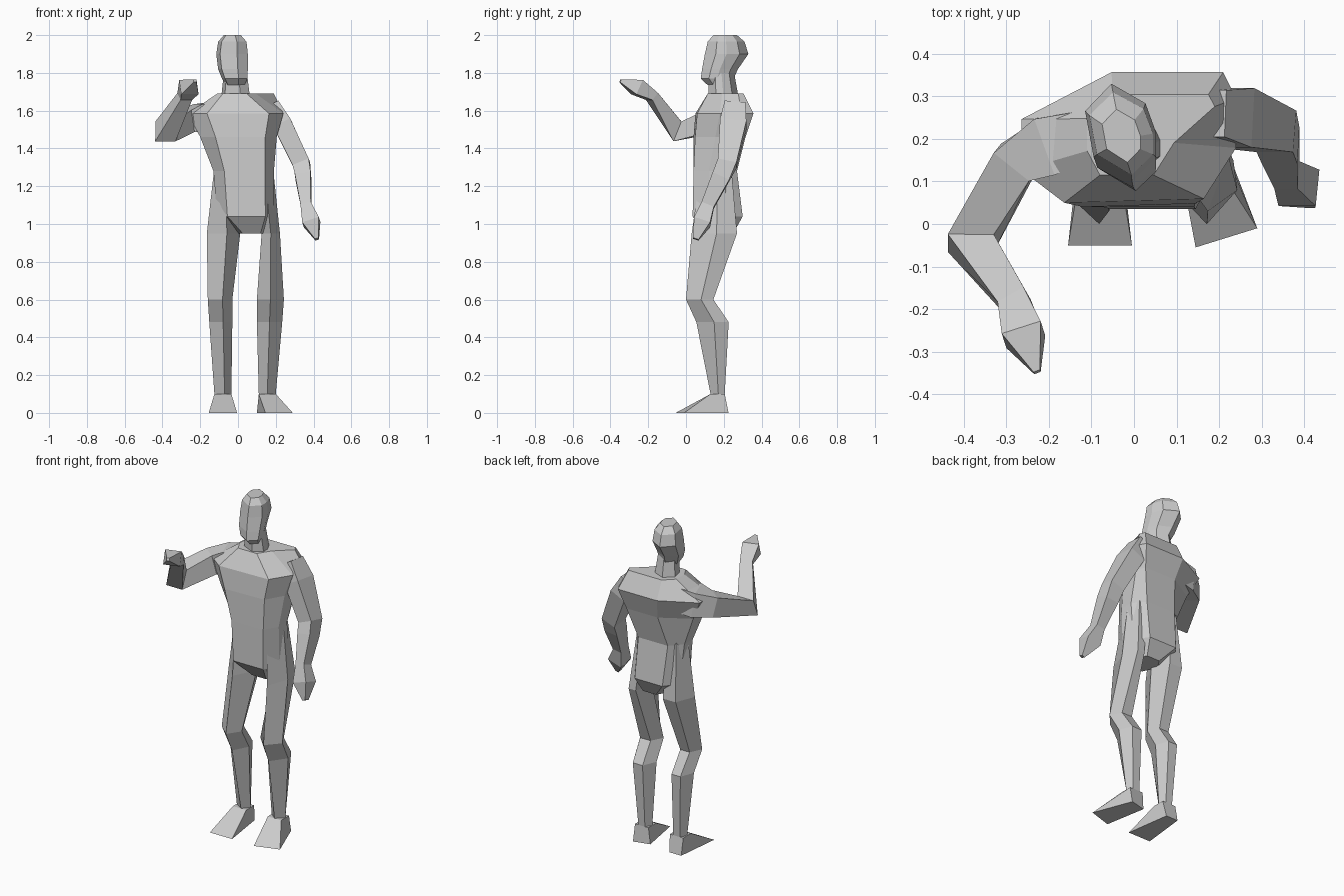
import bpy, bmesh
from mathutils import Vector

if "Cube" in bpy.data.objects:
    bpy.data.objects.remove(bpy.data.objects["Cube"])

# One plain grey for the whole figure
grey = bpy.data.materials.new("plain_grey")
grey.use_nodes = True
grey.diffuse_color = (0.6, 0.6, 0.6, 1)
grey.node_tree.nodes["Principled BSDF"].inputs["Base Color"].default_value = grey.diffuse_color


def skin(name, rings):
    """Join equal-length rings of points with flat faces and cap both ends."""
    bm = bmesh.new()
    loops = [[bm.verts.new(p) for p in ring] for ring in rings]
    for low, high in zip(loops, loops[1:]):
        for i in range(len(low)):
            j = (i + 1) % len(low)
            bm.faces.new((low[i], low[j], high[j], high[i]))
    bm.faces.new(loops[0])
    bm.faces.new(loops[-1])
    bmesh.ops.recalc_face_normals(bm, faces=bm.faces[:])
    mesh = bpy.data.meshes.new(name)
    bm.to_mesh(mesh)
    bm.free()
    mesh.materials.append(grey)
    obj = bpy.data.objects.new(name, mesh)
    bpy.context.collection.objects.link(obj)
    return obj


def section(outline, z, left, right, front, back):
    """Stretch a unit outline over a horizontal rectangle."""
    return [Vector((left + u * (right - left), front + v * (back - front), z))
            for u, v in outline]


def sections(outline, levels):
    return [section(outline, *level) for level in levels]


def limb(name, up, path):
    """Four-sided tube; each path entry is a centre, half width and half height."""
    points = [Vector(p[0]) for p in path]
    rings = []
    for i, (_, w, h) in enumerate(path):
        along = (points[min(i + 1, len(path) - 1)] - points[max(i - 1, 0)]).normalized()
        side = along.cross(Vector(up)).normalized()
        top = side.cross(along)
        rings.append([points[i] + side * w * a + top * h * b
                      for a, b in ((-1, -1), (1, -1), (1, 1), (-1, 1))])
    return skin(name, rings)


SQUARE = [(0, 0), (1, 0), (1, 1), (0, 1)]

# Torso: narrow hips, a chest turned toward the raised arm, and a shoulder ridge
HIPS = [(.18, 0), (.85, 0), (1, .35), (1, .7), (.82, 1), (.2, 1), (0, .7), (0, .35)]
CHEST = [(.2, 0), (.85, .03), (1, .42), (1, .8), (.94, 1), (.42, 1), (0, .64), (0, .25)]
YOKE = [(.1, 0), (.52, 0), (.68, .4), (1, .85), (.95, 1), (.2, 1), (0, .7), (0, .3)]
skin("torso", sections(HIPS, [
    (.95, 0, .14, .1, .25),
    (1.04, -.11, .19, .035, .3),
    (1.28, -.13, .19, .04, .27)]) + sections(CHEST, [
        (1.46, -.2, .205, .04, .315),
        (1.585, -.265, .24, .05, .357)]) + sections(YOKE, [
            (1.69, -.11, .19, .115, .305)]))

# Neck and head, with a ridge down the middle of the face
HEAD = [(.66, 0), (1, .25), (1, .5), (.85, .8), (.37, 1), (0, .72), (.12, .25)]
skin("neck", sections(HEAD, [(1.66, -.09, .065, .12, .28), (1.8, -.075, .047, .12, .255)]))
skin("head", sections(HEAD, [
    (1.735, -.065, .035, .115, .24),
    (1.77, -.085, .05, .078, .252),
    (1.82, -.105, .052, .085, .275),
    (1.9, -.115, .052, .1, .33),
    (1.965, -.105, .045, .115, .31),
    (2, -.075, .015, .145, .27)]))


def leg(side, ridge, levels, toe, heel):
    """Five-sided leg with a front ridge, and a wedge foot below it."""
    outline = [(ridge, 0), (1, .55), (.75, 1), (.26, 1), (0, .5)]
    skin(side + "_leg", sections(outline, levels))
    sole = [Vector((x, y, 0)) for x, y in toe + heel]
    skin(side + "_foot", [sole, section(SQUARE, *levels[-1])])


leg("right", .6, [
    (1.3, -.125, -.03, .08, .24),
    (.95, -.165, .012, .03, .27),
    (.6, -.16, -.03, 0, .145),
    (.48, -.152, -.03, .055, .226),
    (.1, -.125, -.035, .13, .205)],
    [(-.155, -.05), (-.005, -.05)], [(-.045, .225), (-.125, .225)])
leg("left", .5, [
    (1.3, .09, .185, .08, .24),
    (.95, .125, .222, .03, .27),
    (.6, .1, .243, 0, .145),
    (.48, .1, .234, .055, .226),
    (.1, .11, .2, .13, .205)],
    [(.145, -.055), (.29, -.01)], [(.2, .225), (.1, .2)])

# Right arm, raised with the fist forward
limb("right_arm", (0, 0, 1), [
    ((-.1, .21, 1.575), .06, .075),
    ((-.2, .185, 1.56), .07, .075),
    ((-.28, .145, 1.545), .053, .06),
    ((-.384, -.045, 1.49), .054, .056),
    ((-.282, -.18, 1.675), .035, .025),
    ((-.26, -.26, 1.725), .048, .042),
    ((-.228, -.348, 1.758), .008, .008)])

# Left arm, hanging with the hand pointing down
limb("left_arm", (0, 1, 0), [
    ((.18, .26, 1.63), .04, .055),
    ((.235, .25, 1.53), .05, .07),
    ((.335, .218, 1.32), .046, .05),
    ((.345, .185, 1.25), .042, .048),
    ((.36, .115, 1.1), .028, .035),
    ((.388, .085, 1.01), .046, .045),
    ((.418, .052, .92), .01, .015)])
